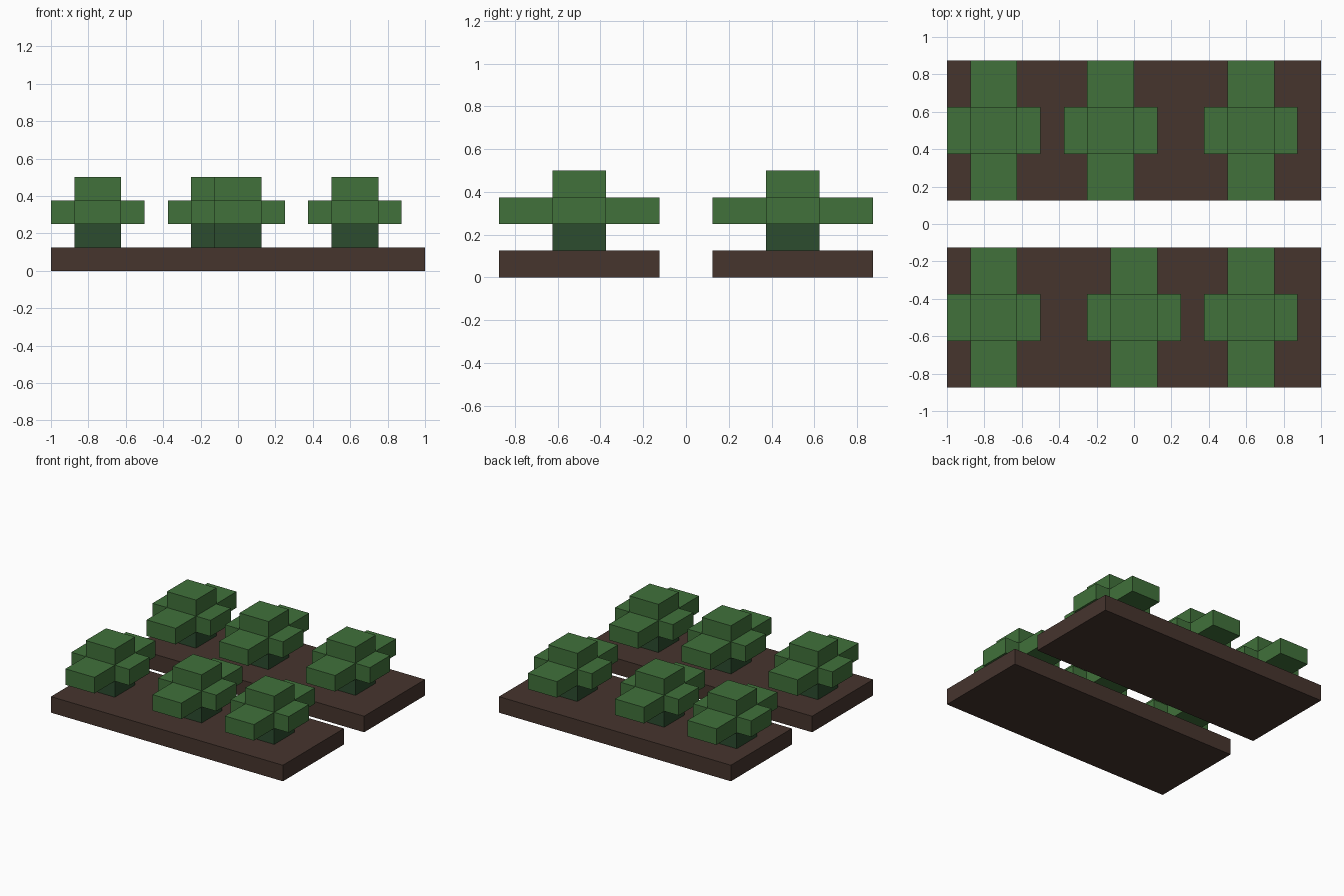
import bpy

if "Cube" in bpy.data.objects:
    bpy.data.objects.remove(bpy.data.objects["Cube"], do_unlink=True)


def make_material(name, rgb):
    mat = bpy.data.materials.new(name)
    mat.use_nodes = True
    mat.diffuse_color = (*rgb, 1)
    mat.node_tree.nodes["Principled BSDF"].inputs["Base Color"].default_value = (*rgb, 1)
    return mat


soil = make_material("brown_soil", (0.061, 0.035, 0.027))
leaf = make_material("leaf_green", (0.052, 0.165, 0.043))
stalk = make_material("dark_stalk_green", (0.025, 0.072, 0.028))

U = 0.125  # block unit


def box(name, center, size, mat):
    """Box given by its centre and full size, in block units."""
    bpy.ops.mesh.primitive_cube_add(size=1, location=[c * U for c in center])
    obj = bpy.context.object
    obj.name = name
    obj.scale = [s * U for s in size]
    bpy.ops.object.transform_apply(location=False, rotation=False, scale=True)
    obj.data.materials.append(mat)
    return obj


def plant(name, x, y):
    # Short stalk, leafy core and four low leaf blocks around it
    box(name + "_stalk", (x, y, 1.5), (2, 2, 1), stalk)
    box(name + "_leaf_core", (x, y, 3), (2, 2, 2), leaf)
    for side, s in (("left", 1), ("right", -1)):
        box(f"{name}_{side}_leaf", (x + s * 1.5, y, 2.5), (1, 2, 1), leaf)
    for side, s in (("back", 1), ("front", -1)):
        box(f"{name}_{side}_leaf", (x, y + s * 2, 2.5), (2, 2, 1), leaf)


# Two garden beds, each with a row of three plants
for row, y, columns in (("front", -4, (-6, 0, 5)), ("back", 4, (-6, -1, 5))):
    box(row + "_soil_bed", (0, y, 0.5), (16, 6, 1), soil)
    for place, x in zip(("right", "middle", "left"), columns):
        plant(f"{row}_{place}_plant", x, y)
